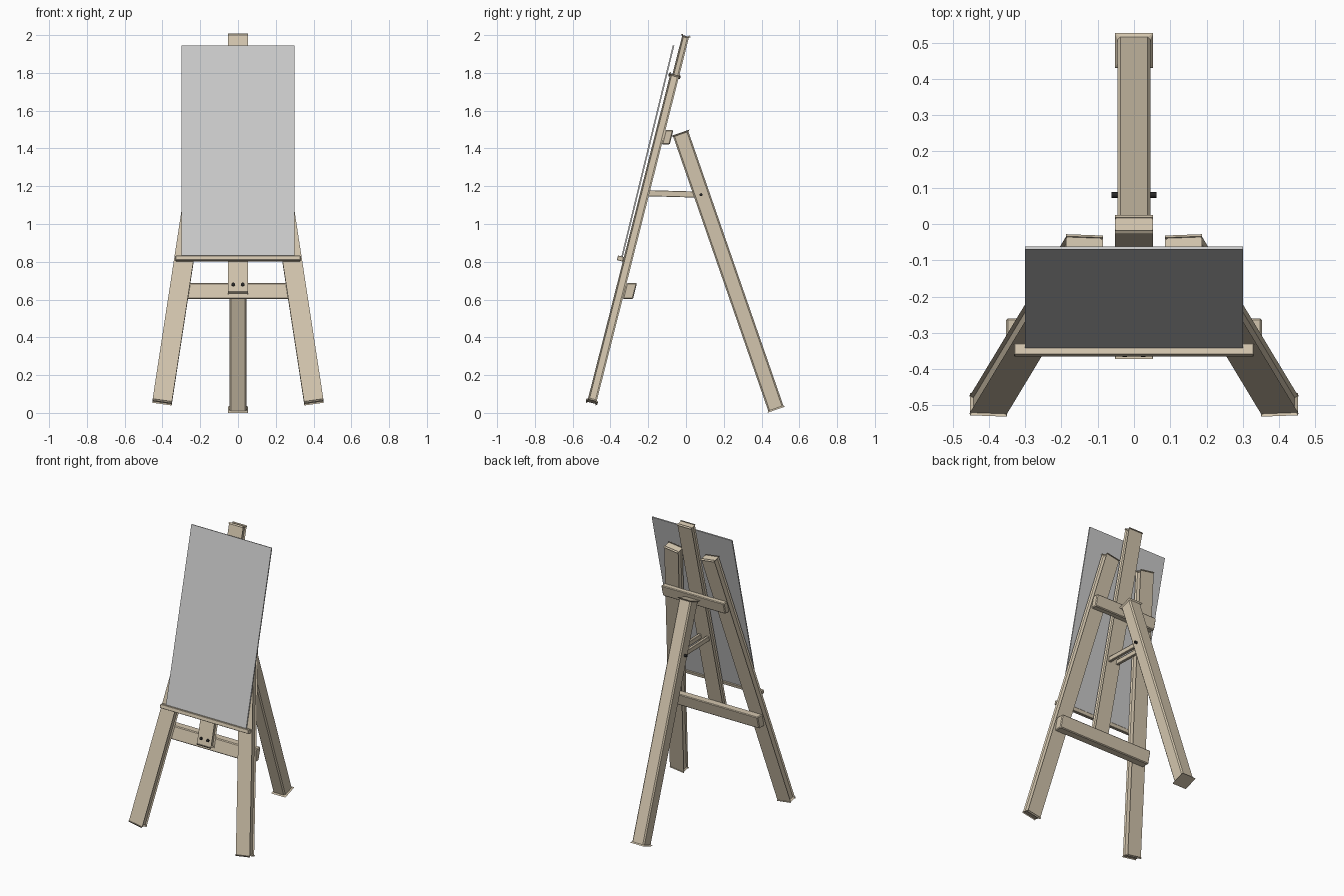
import bpy, bmesh, math
from mathutils import Vector as V, Matrix

if "Cube" in bpy.data.objects:
    bpy.data.objects.remove(bpy.data.objects["Cube"])

LEAN = math.atan(0.2536)
S, C = math.sin(LEAN), math.cos(LEAN)
UP, BACK, X = V((0, S, C)), V((0, C, -S)), V((1, 0, 0))


def material(name, rgb):
    m = bpy.data.materials.new(name)
    m.diffuse_color = (*rgb, 1)
    m.use_nodes = True
    m.node_tree.nodes["Principled BSDF"].inputs["Base Color"].default_value = m.diffuse_color
    return m


WOOD = material("wood", (0.65, 0.56, 0.42))
BLACK = material("black_metal", (0.02, 0.02, 0.02))


def lean(x, v, d):
    """Point on the leaning front frame: v up the slope, d behind the leg fronts."""
    return V((x, -0.538, 0)) + UP * v + BACK * d


def finish(name, bm, mat):
    bmesh.ops.recalc_face_normals(bm, faces=bm.faces)
    me = bpy.data.meshes.new(name)
    bm.to_mesh(me)
    bm.free()
    if mat:
        me.materials.append(mat)
    ob = bpy.data.objects.new(name, me)
    bpy.context.collection.objects.link(ob)
    return ob


def box(name, center, a, b, c, bevel=0.008, mat=WOOD):
    """Beveled block spanned by three full edge vectors."""
    bm = bmesh.new()
    bmesh.ops.create_cube(bm, size=1)
    m = Matrix((a, b, c)).transposed().to_4x4()
    m.translation = center
    bm.transform(m)
    if bevel:
        bmesh.ops.bevel(bm, geom=bm.edges[:], offset=bevel, segments=1,
                        affect='EDGES', profile=0.5)
    return finish(name, bm, mat)


def beam(name, p, q, width, depth, depth_dir, bevel=0.008):
    """Straight bar between two points."""
    axis = q - p
    side = axis.cross(depth_dir).normalized()
    return box(name, (p + q) / 2, side * width, depth_dir.normalized() * depth, axis, bevel)


def bolt(name, center, direction, radius, length):
    bm = bmesh.new()
    bmesh.ops.create_cone(bm, cap_ends=True, segments=16, radius1=radius,
                          radius2=radius, depth=length)
    m = direction.to_track_quat('Z', 'Y').to_matrix().to_4x4()
    m.translation = center
    bm.transform(m)
    return finish(name, bm, BLACK)


for s, side in ((-1, "left"), (1, "right")):
    # splayed front legs
    beam(f"front_leg_{side}", lean(s * 0.401, 0.068, 0.024),
         lean(s * 0.137, 1.846, 0.024), 0.087, 0.048, BACK)
    # thin struts tying the post to the rear leg
    beam(f"strut_{side}", V((s * 0.03, -0.2, 1.163)), V((s * 0.03, 0.085, 1.155)),
         0.016, 0.028, V((0, 0.03, 1)), 0.002)
    # bolts fixing the post to the lower crossbar
    bolt(f"post_bolt_{side}", lean(s * 0.025, 0.703, 0.012), BACK, 0.009, 0.022)

# central post
beam("center_post", lean(0, 0.665, 0.0295), lean(0, 2.066, 0.0295), 0.09, 0.037, BACK)

# rear leg and its pivot bolt
top, foot = V((0, -0.03, 1.483)), V((0, 0.478, 0.017))
beam("rear_leg", foot, top, 0.085, 0.09, X)
bolt("pivot_bolt", V((0, 0.08, 1.155)), X, 0.008, 0.125)

# crossbars behind the legs, with level tops
for name, z, h, depth, length in (("lower_crossbar", 0.645, 0.085, 0.055, 0.705),
                                  ("upper_crossbar", 1.459, 0.077, 0.042, 0.47)):
    y = -0.538 + z * S / C + 0.0495 + depth / 2
    box(name, V((0, y, z)), X * length, V((0, depth, 0)), UP * (h / C), 0.005)

# ledge and the sheet resting on it
box("ledge", lean(0, 0.839, -0.016), X * 0.66, BACK * 0.032, UP * 0.025, 0.002)
low, high = V((0, -0.338, 0.828)), V((0, -0.066, 1.945))
rise = high - low
box("canvas_sheet", (low + high) / 2, X * 0.6,
    rise.cross(X).normalized() * 0.008, rise, 0, None)
